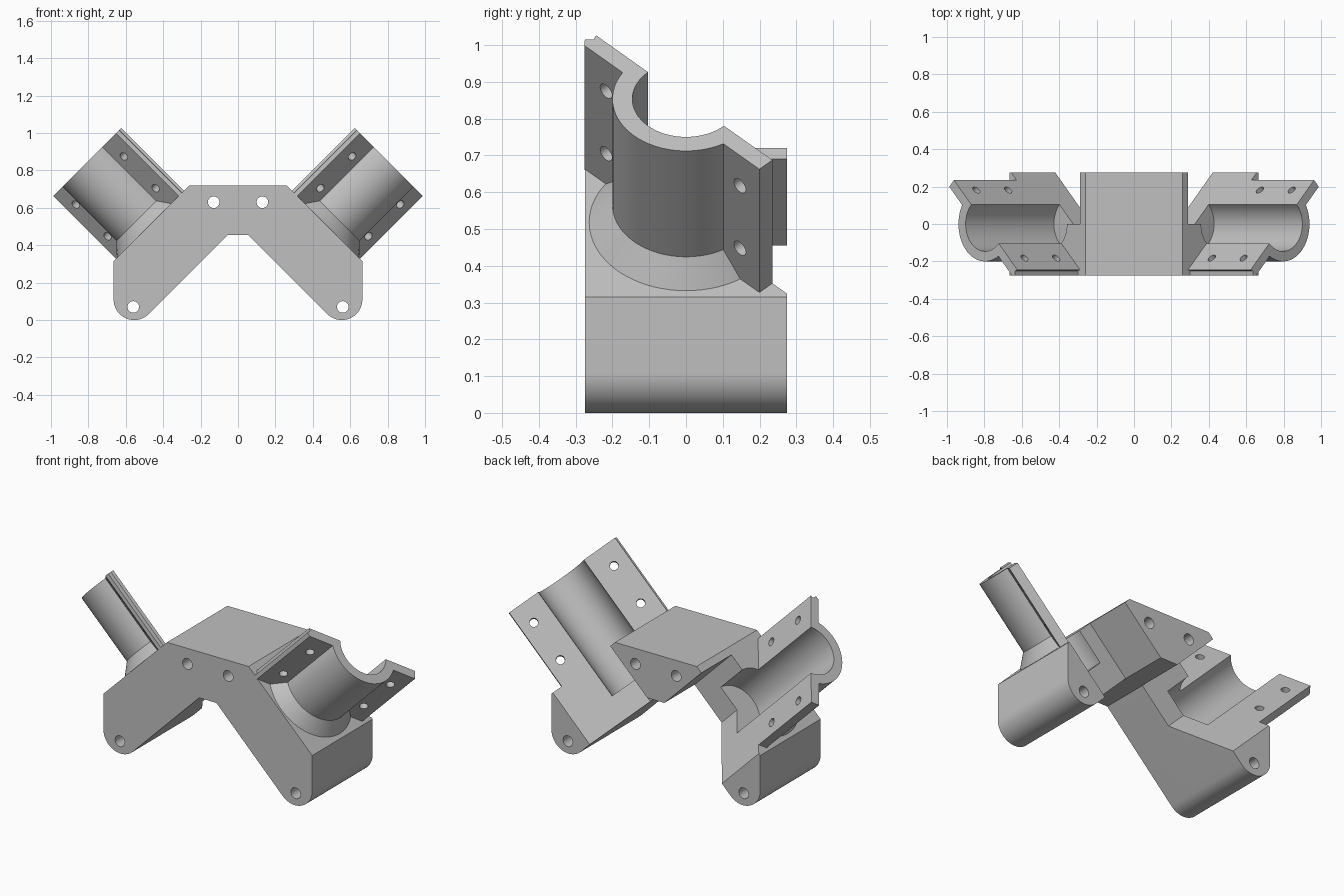
import bpy, bmesh
from math import sin, cos, pi, radians, sqrt
from mathutils import Vector

cube = bpy.data.objects.get("Cube")
if cube:
    bpy.data.objects.remove(cube, do_unlink=True)

grey = bpy.data.materials.new("plain grey")
grey.use_nodes = True
grey.diffuse_color = (0.53, 0.53, 0.53, 1)
grey.node_tree.nodes["Principled BSDF"].inputs["Base Color"].default_value = (0.53, 0.53, 0.53, 1)

R2 = sqrt(2)
AXIS_SHIFT = -0.04                 # tube axis offset across the leg
SEAT, TUBE_END, BORE_END = 0.69, 1.167, 0.5
INNER, OUTER, FLANGE = 0.146, 0.2, 0.05


# Coordinate maps: plain depth along y, tube section, and split-plane section
def along_y(p, q, h):
    return Vector((p, h, q))


def tube_map(side):
    def f(w, y, u):
        w += AXIS_SHIFT
        return Vector((side * (u + w) / R2, y, (u - w) / R2))
    return f


def split_map(side):
    f = tube_map(side)
    return lambda s, t, u: f((s + t) / R2, (s - t) / R2, u)


def arc(cx, cy, r, a, b, n=32):
    angles = [radians(a + (b - a) * i / n) for i in range(n + 1)]
    return [(cx + r * cos(k), cy + r * sin(k)) for k in angles]


def circle(cx, cy, r, n=64):
    return arc(cx, cy, r, 0, 360, n)[:-1]


def prism(name, pts, lo, hi, fmap, taper=1.0):
    bm = bmesh.new()
    a = [bm.verts.new(fmap(p, q, lo)) for p, q in pts]
    b = [bm.verts.new(fmap(p * taper, q * taper, hi)) for p, q in pts]
    bm.faces.new(a)
    bm.faces.new(b[::-1])
    for i in range(len(pts)):
        j = (i + 1) % len(pts)
        bm.faces.new((a[i], b[i], b[j], a[j]))
    bmesh.ops.recalc_face_normals(bm, faces=bm.faces)
    mesh = bpy.data.meshes.new(name)
    bm.to_mesh(mesh)
    bm.free()
    obj = bpy.data.objects.new(name, mesh)
    bpy.context.collection.objects.link(obj)
    mesh.materials.append(grey)
    return obj


def activate(obj):
    bpy.ops.object.select_all(action='DESELECT')
    obj.select_set(True)
    bpy.context.view_layer.objects.active = obj


def cut(obj, cutters):
    activate(obj)
    for c in cutters:
        c.hide_render = True
        mod = obj.modifiers.new("cut", 'BOOLEAN')
        mod.operation = 'DIFFERENCE'
        mod.solver = 'EXACT'
        mod.object = c
        bpy.ops.object.modifier_apply(modifier=mod.name)
        bpy.data.objects.remove(c, do_unlink=True)


def finish(obj):
    activate(obj)
    bpy.ops.object.shade_smooth_by_angle(angle=radians(30))


# Bracket body: bent bar with rounded feet
half = [(0.26, 0.72), (0.665, 0.315)] + arc(0.555, 0.11, 0.11, 0, -135, 24) + [(0.055, 0.455)]
body = prism("bracket_body", half + [(-x, z) for x, z in half[::-1]], -0.275, 0.275, along_y)
cutters = []
for side in (1, -1):
    for x, z in ((0.13, 0.63), (0.56, 0.07)):
        cutters.append(prism("bolt_hole", circle(side * x, z, 0.031, 32), -0.5, 0.5, along_y))
    # Clearance at the back of each leg, and the blind tube bore
    slot = [(-0.243, 0), (0, 0), (0.36, 0.36), (-0.243, 0.36)]
    cutters.append(prism("leg_clearance", slot, 0.1, 0.95, tube_map(side)))
    cutters.append(prism("bore", circle(0, 0, INNER), BORE_END, 0.95, split_map(side)))
cut(body, cutters)
finish(body)

# Half-tube clamps with bolted flanges and a tapered collar at the seat
edge = sqrt(OUTER ** 2 - FLANGE ** 2)
open_angle = math_angle = 180 - 14.48
section = [(-0.346, 0)] + arc(0, 0, INNER, 180, 0)
section += [(0.332, 0), (0.332, FLANGE), (edge, FLANGE)]
section += arc(0, 0, OUTER, 180 - open_angle, open_angle)[1:]
section += [(-0.341, FLANGE), (-0.356, 0.033), (-0.339, 0.015)]
for side, label in ((1, "left"), (-1, "right")):
    m = split_map(side)
    clamp = prism(label + "_half_tube_clamp", section, SEAT, TUBE_END, m)
    holes = []
    for s in (-0.257, 0.257):
        for u in (0.81, 1.05):
            holes.append(prism("flange_hole", circle(s, u, 0.023, 24), -0.1, 0.12,
                               lambda p, q, h: m(p, h, q)))
    cut(clamp, holes)
    finish(clamp)

    ring = arc(0, 0, 0.266, 0, 180, 48)
    collar = prism(label + "_tapered_collar", ring, SEAT, SEAT + 0.07, m, OUTER / 0.266)
    cut(collar, [prism("bore", circle(0, 0, INNER), 0.6, 0.9, m)])
    finish(collar)
